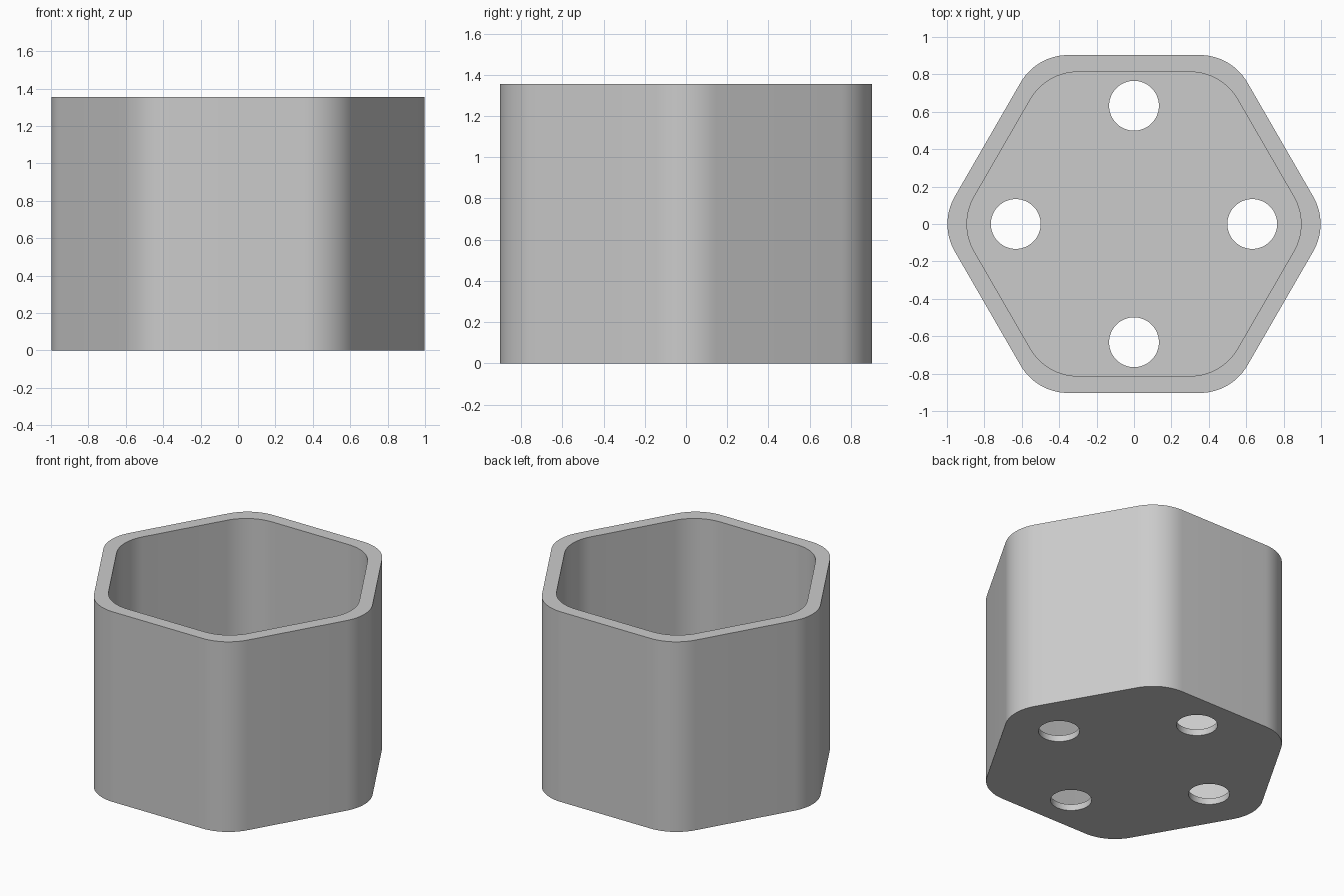
import bpy
import bmesh
from math import cos, sin, pi, radians

UNIT = 0.04516            # one design unit in scene units
HEIGHT = 30 * UNIT
APOTHEM = 20 * UNIT
WALL = 2 * UNIT
FLOOR = 1 * UNIT
CORNER = 6.5 * UNIT
HOLE_RADIUS = 2.95 * UNIT
HOLE_OFFSET = 14 * UNIT

cube = bpy.data.objects.get("Cube")
if cube:
    bpy.data.objects.remove(cube, do_unlink=True)

grey = bpy.data.materials.new("light grey")
grey.use_nodes = True
colour = (0.6, 0.6, 0.6, 1)
grey.diffuse_color = colour
grey.node_tree.nodes["Principled BSDF"].inputs["Base Color"].default_value = colour


def rounded_hexagon(apothem, radius, steps=14):
    """Outline with corners on +x and -x, flat sides on front and back."""
    reach = (apothem - radius) / cos(pi / 6)
    points = []
    for corner in range(6):
        middle = corner * pi / 3
        for i in range(steps + 1):
            a = middle - pi / 6 + i / steps * pi / 3
            points.append((reach * cos(middle) + radius * cos(a),
                           reach * sin(middle) + radius * sin(a)))
    return points


def circle(x, y, radius, sides=64):
    return [(x + radius * cos(2 * pi * i / sides), y + radius * sin(2 * pi * i / sides))
            for i in range(sides)]


def prism(name, outline, bottom, top):
    bm = bmesh.new()
    face = bm.faces.new([bm.verts.new((x, y, bottom)) for x, y in outline])
    raised = bmesh.ops.extrude_face_region(bm, geom=[face])["geom"]
    for v in raised:
        if isinstance(v, bmesh.types.BMVert):
            v.co.z = top
    bmesh.ops.recalc_face_normals(bm, faces=bm.faces)
    mesh = bpy.data.meshes.new(name)
    bm.to_mesh(mesh)
    bm.free()
    mesh.materials.append(grey)
    obj = bpy.data.objects.new(name, mesh)
    bpy.context.collection.objects.link(obj)
    return obj


# Hexagonal cup body
cup = prism("hexagonal_cup", rounded_hexagon(APOTHEM, CORNER), 0, HEIGHT)

# Cavity and four drain holes
cutters = [prism("cavity_cutter", rounded_hexagon(APOTHEM - WALL, CORNER), FLOOR, HEIGHT + 0.2)]
for i in range(4):
    a = i * pi / 2
    outline = circle(HOLE_OFFSET * cos(a), HOLE_OFFSET * sin(a), HOLE_RADIUS)
    cutters.append(prism("drain_hole_cutter", outline, -0.2, FLOOR + 0.2))

bpy.ops.object.select_all(action="DESELECT")
cup.select_set(True)
bpy.context.view_layer.objects.active = cup
for cutter in cutters:
    cutter.hide_render = True
    cut = cup.modifiers.new("cut", "BOOLEAN")
    cut.operation = "DIFFERENCE"
    cut.solver = "EXACT"
    cut.object = cutter
    bpy.ops.object.modifier_apply(modifier=cut.name)
    bpy.data.objects.remove(cutter, do_unlink=True)

bpy.ops.object.shade_smooth_by_angle(angle=radians(30))
